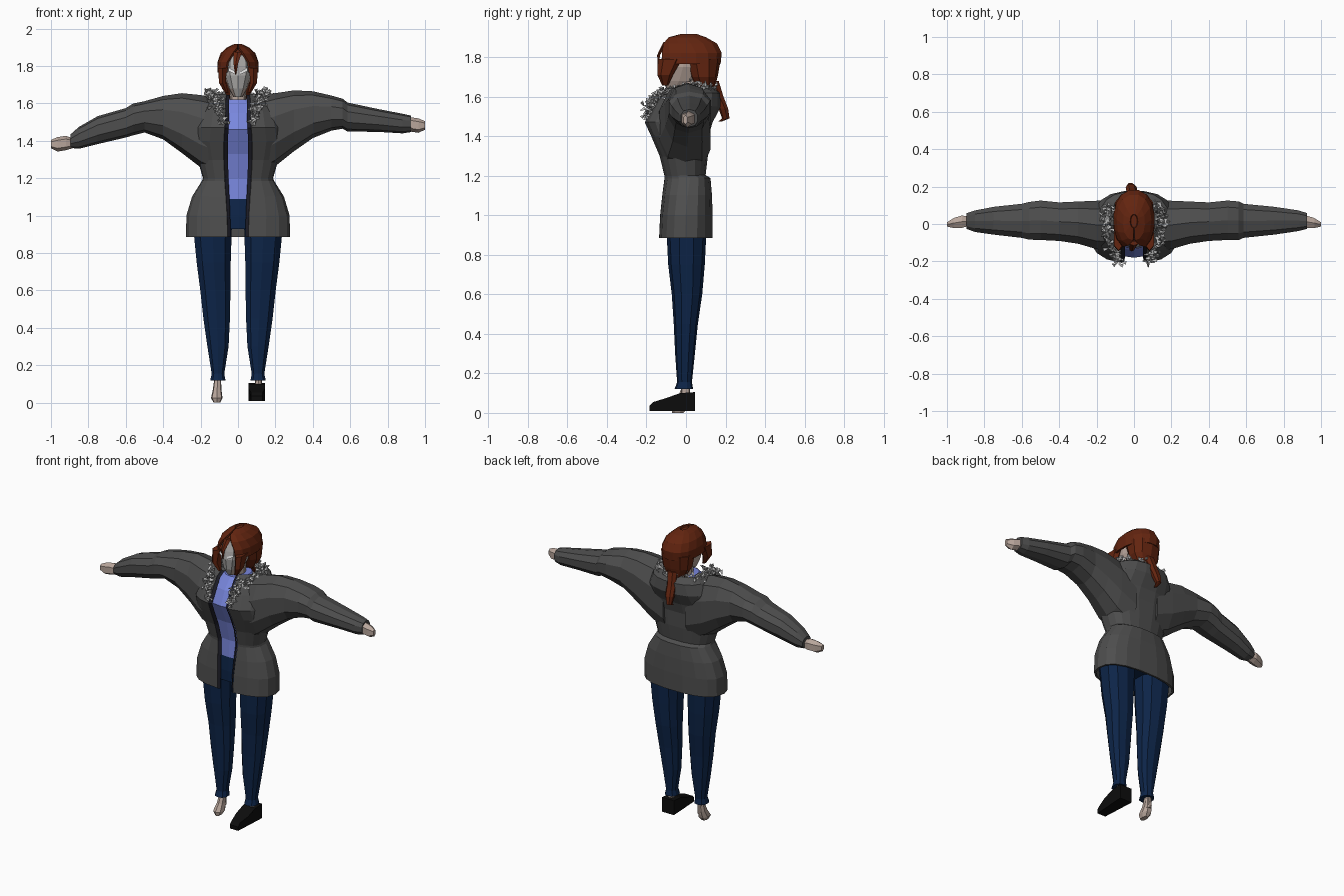
import bpy, bmesh, math, random
from mathutils import Vector, Matrix

random.seed(4)
if "Cube" in bpy.data.objects:
    bpy.data.objects.remove(bpy.data.objects["Cube"], do_unlink=True)


def material(name, r, g, b):
    m = bpy.data.materials.new(name)
    m.use_nodes = True
    m.diffuse_color = (r, g, b, 1)
    node = m.node_tree.nodes["Principled BSDF"]
    node.inputs["Base Color"].default_value = (r, g, b, 1)
    node.inputs["Roughness"].default_value = 0.9
    return m


JACKET = material("charcoal cloth", .075, .075, .075)
TRIM = material("dark trim", .012, .012, .02)
FUR = material("pale fur", .5, .5, .5)
SHIRT = material("periwinkle cloth", .19, .24, .72)
DENIM = material("navy denim", .004, .018, .065)
SKIN = material("skin", .48, .38, .33)
FACE = material("pale face", .42, .41, .40)
WHITE = material("eye white", .8, .8, .8)
HAIR = material("auburn hair", .125, .018, .005)
LEATHER = material("black leather", .004, .004, .004)


def finish(name, bm, *mats):
    bmesh.ops.recalc_face_normals(bm, faces=bm.faces)
    mesh = bpy.data.meshes.new(name)
    bm.to_mesh(mesh)
    bm.free()
    for m in mats:
        mesh.materials.append(m)
    ob = bpy.data.objects.new(name, mesh)
    bpy.context.collection.objects.link(ob)
    return ob


def loft(name, rings, mat, closed=True):
    """Skin a list of equal point rings; closed ones get end caps."""
    bm = bmesh.new()
    rows = [[bm.verts.new(p) for p in r] for r in rings]
    n = len(rows[0])
    for a, b in zip(rows, rows[1:]):
        for i in range(n if closed else n - 1):
            j = (i + 1) % n
            bm.faces.new((a[i], a[j], b[j], b[i]))
    if closed:
        bm.faces.new(rows[0])
        bm.faces.new(rows[-1])
    return finish(name, bm, mat)


def spow(v, p):
    return math.copysign(abs(v) ** p, v)


def oval(u0, u1, v0, v1, n, p=.85, start=0.0):
    """Rounded-box outline, starting from the v0 side."""
    span = 2 * math.pi - 2 * start
    for i in range(n):
        t = start + span * i / (n - 1 if start else n)
        yield ((u0 + u1) / 2 + (u1 - u0) / 2 * spow(math.sin(t), p),
               (v0 + v1) / 2 - (v1 - v0) / 2 * spow(math.cos(t), p))


def upright(name, rows, mat, n=10, p=.85):
    """Rows: z, x0, x1, y0, y1."""
    return loft(name, [[(x, y, z) for x, y in oval(*r, n, p)] for z, *r in rows], mat)


def sideways(name, rows, mat, n=10):
    """Rows: x, z0, z1, y0, y1."""
    return loft(name, [[(x, y, z) for y, z in oval(y0, y1, z0, z1, n)]
                       for x, z0, z1, y0, y1 in rows], mat)


def wrap(name, rows, mat, n, p=.8):
    """Shell open at the front. Rows: z, half width, y0, y1, half gap."""
    rings = []
    for z, w, y0, y1, gap in rows:
        t = math.asin((gap / w) ** (1 / p))
        rings.append([(x, y, z) for x, y in oval(-w, w, y0, y1, n, p, t)])
    ob = loft(name, rings, mat, closed=False)
    solid = ob.modifiers.new("thickness", 'SOLIDIFY')
    solid.thickness = .012
    solid.offset = 0
    return rings


def mirrored(rows):
    return [(z, -x1, -x0, y0, y1) for z, x0, x1, y0, y1 in rows]


def both(name, rows, mat, n=10):
    upright("left_" + name, rows, mat, n)
    upright("right_" + name, mirrored(rows), mat, n)


# Jeans
both("trouser_leg", [
    (.12, .065, .15, -.058, .036), (.155, .072, .142, -.045, .03),
    (.3, .048, .166, -.055, .045), (.45, .04, .188, -.062, .06),
    (.6, .037, .205, -.072, .082), (.75, .035, .225, -.09, .095),
    (.95, .028, .245, -.1, .105)], DENIM)
upright("trouser_hips", [
    (.93, -.22, .22, -.1, .1), (1.0, -.22, .22, -.102, .105),
    (1.1, -.17, .17, -.095, .09)], DENIM, 14)

# Shirt
upright("shirt", [
    (1.09, -.17, .17, -.096, .085), (1.2, -.14, .14, -.09, .075),
    (1.33, -.16, .16, -.12, .085), (1.46, -.17, .17, -.18, .1),
    (1.55, -.15, .15, -.14, .12), (1.62, -.075, .075, -.08, .09)], SHIRT, 14)

# Open jacket with dark front edging
shell = wrap("jacket_body", [
    (.885, .272, -.13, .13, .055), (1.0, .27, -.125, .13, .058),
    (1.1, .24, -.115, .127, .064), (1.185, .187, -.106, .12, .07),
    (1.2, .182, -.106, .095, .07), (1.3, .21, -.13, .106, .075),
    (1.4, .245, -.172, .11, .075), (1.47, .235, -.205, .13, .07),
    (1.55, .215, -.165, .172, .066), (1.615, .18, -.125, .168, .066),
    (1.645, .13, -.085, .13, .06)], JACKET, 18)
for side, end in (("left", 0), ("right", -1)):
    strip = []
    for ring in shell:
        x, y, z = ring[end]
        strip.append([(x, y - .007, z), (x * .72, y + .004, z)])
    loft(side + "_front_edging", strip, TRIM, closed=False)

# Sleeves and hands
sideways("left_sleeve", [
    (.08, 1.2, 1.625, -.15, .13), (.2, 1.265, 1.655, -.14, .13),
    (.3, 1.345, 1.67, -.11, .125), (.4, 1.415, 1.665, -.095, .12),
    (.5, 1.455, 1.642, -.09, .13), (.56, 1.465, 1.625, -.09, .125),
    (.585, 1.45, 1.605, -.078, .112), (.75, 1.448, 1.57, -.06, .095),
    (.88, 1.44, 1.545, -.04, .075), (.925, 1.447, 1.535, -.028, .06)], JACKET)
sideways("right_sleeve", [
    (-.08, 1.2, 1.62, -.15, .13), (-.2, 1.258, 1.645, -.14, .13),
    (-.3, 1.335, 1.655, -.11, .125), (-.4, 1.408, 1.64, -.095, .12),
    (-.5, 1.445, 1.612, -.09, .13), (-.56, 1.43, 1.6, -.088, .122),
    (-.6, 1.418, 1.575, -.078, .112), (-.75, 1.383, 1.532, -.06, .095),
    (-.85, 1.358, 1.475, -.045, .075), (-.895, 1.362, 1.435, -.028, .06)], JACKET)
for side, s, z in (("left", 1, 1.485), ("right", -1, 1.385)):
    sideways(side + "_hand", [
        (s * .87, z - .02, z + .025, -.01, .04), (s * .92, z - .035, z + .042, -.025, .05),
        (s * .965, z - .042, z + .035, -.025, .035), (s * 1.0, z - .025, z + .02, -.015, .01)],
        SKIN, 6)

# Fur collar made of many small tufts along a curve
path = [Vector(p) for p in ((.085, -.195, 1.5), (.095, -.175, 1.57), (.13, -.1, 1.625),
                            (.155, 0, 1.645), (.13, .09, 1.65), (0, .135, 1.645))]
bm = bmesh.new()
for s in (1, -1):
    for a, b in zip(path, path[1:]):
        for k in range(34):
            p = a.lerp(b, random.random()) + Vector([random.gauss(0, .014) for _ in "xyz"])
            p.x *= s
            turn = Matrix.Rotation(random.uniform(0, 6), 4, 'X') @ \
                Matrix.Rotation(random.uniform(0, 6), 4, 'Y')
            bmesh.ops.create_cone(bm, cap_ends=True, segments=3, radius1=.011, radius2=.003,
                                  depth=.026, matrix=Matrix.Translation(p) @ turn)
finish("fur_collar", bm, FUR)

# Neck and head
upright("neck", [(1.55, -.045, .045, -.04, .05), (1.72, -.04, .04, -.045, .05)], SKIN, 8)
head = upright("head", [
    (1.635, -.024, .024, -.095, -.03), (1.68, -.05, .05, -.118, .05),
    (1.75, -.075, .075, -.13, .1), (1.8, -.078, .078, -.122, .11),
    (1.86, -.07, .07, -.105, .1)], SKIN, 12)
head.data.materials.append(FACE)
for f in head.data.polygons:
    if f.normal.y < -.5:
        f.material_index = 1
for side, s in (("left", 1), ("right", -1)):
    loft(side + "_eye", [[(s * .012, -.134, 1.755), (s * .012, -.131, 1.77)],
                         [(s * .05, -.122, 1.772), (s * .05, -.118, 1.792)]],
         WHITE, closed=False)

# Hair: cap, face-framing locks, back mass, fringe and ponytail
wrap("hair_cap", [
    (1.765, .106, -.14, .172, .062), (1.82, .105, -.135, .178, .054),
    (1.865, .088, -.115, .155, .026), (1.895, .055, -.085, .1, .003),
    (1.912, .018, -.02, .05, .001)], HAIR, 14, .9)
both("hair_lock", [
    (1.655, .05, .07, -.12, -.09), (1.71, .062, .104, -.145, -.065),
    (1.79, .058, .109, -.142, -.02)], HAIR, 6)
upright("hair_back", [
    (1.6, -.02, .02, .1, .135), (1.645, -.065, .065, .05, .145),
    (1.7, -.095, .095, .02, .16), (1.79, -.105, .105, -.01, .176)], HAIR, 10)
upright("hair_crown", [(1.86, -.08, .08, -.1, .14), (1.908, -.02, .02, -.03, .06)], HAIR, 8)
upright("fringe", [
    (1.755, -.016, -.01, -.143, -.137), (1.81, -.024, .0, -.146, -.13),
    (1.875, -.026, .022, -.115, -.09)], HAIR, 5)
upright("ponytail", [
    (1.475, -.03, -.014, .165, .185), (1.49, -.037, -.005, .182, .222),
    (1.54, -.045, .015, .165, .215), (1.6, -.04, .02, .13, .192),
    (1.68, -.035, .035, .1, .168)], HAIR, 7)

# Shoe on one foot, the other foot bare
both("ankle", [(.05, .09, .125, -.025, .02), (.14, .09, .13, -.025, .02)], SKIN, 8)
bm = bmesh.new()
outline = ((.045, .01), (.045, .105), (-.03, .1), (-.1, .075), (-.165, .055),
           (-.185, .035), (-.185, .01))
sole = bm.faces.new([bm.verts.new((.057, y, z)) for y, z in outline])
new = bmesh.ops.extrude_face_region(bm, geom=[sole])["geom"]
bmesh.ops.translate(bm, vec=(.087, 0, 0),
                    verts=[v for v in new if isinstance(v, bmesh.types.BMVert)])
for v in bm.verts:
    if v.co.y < -.15:
        v.co.x = .1 + (v.co.x - .1) * .7
finish("left_shoe", bm, LEATHER)
upright("right_bare_foot", [
    (.0, -.13, -.095, -.07, -.01), (.025, -.145, -.082, -.075, .01),
    (.07, -.135, -.088, -.045, .022), (.12, -.128, -.09, -.025, .02)], SKIN, 7)
